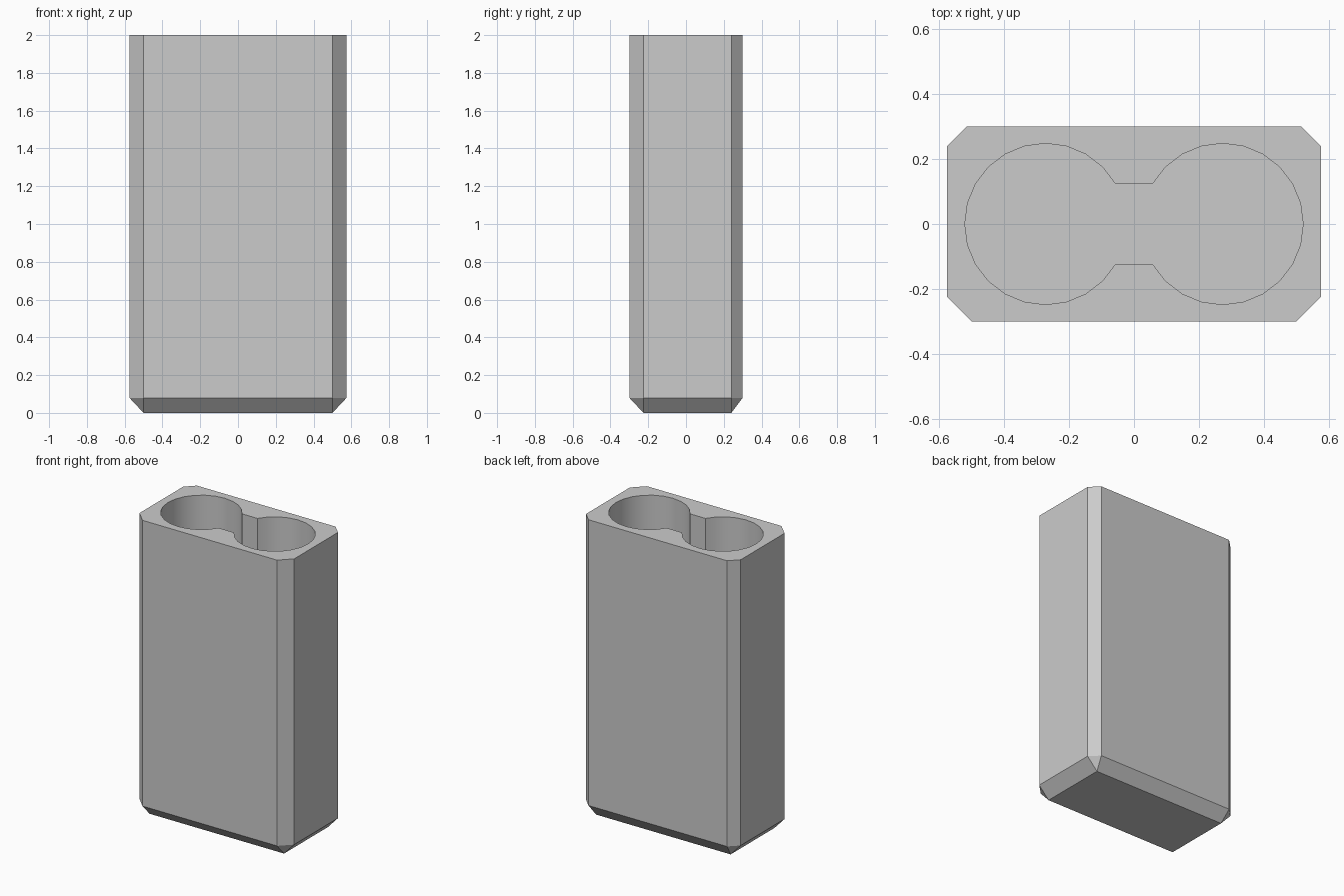
import bpy
import bmesh
from math import cos, sin, radians

if "Cube" in bpy.data.objects:
    bpy.data.objects.remove(bpy.data.objects["Cube"])

HALF_X, HALF_Y, HEIGHT = 0.575, 0.30, 2.0
FRONT_CUT, BACK_CUT = 0.075, 0.06
BASE_Z, FLOOR_Z = 0.08, 0.08
BORE_X, BORE_R = 0.2725, 0.248

grey = bpy.data.materials.new("plain grey")
grey.use_nodes = True
grey.diffuse_color = (0.6, 0.6, 0.6, 1)
grey.node_tree.nodes["Principled BSDF"].inputs["Base Color"].default_value = (0.6, 0.6, 0.6, 1)


def ring(bm, points, z):
    return [bm.verts.new((x, y, z)) for x, y in points]


def walls(bm, low, high):
    n = len(low)
    for i in range(n):
        j = (i + 1) % n
        bm.faces.new((low[i], low[j], high[j], high[i]))


# Octagonal case outline, counterclockwise from the front left corner cut
f, b = FRONT_CUT, BACK_CUT
right_half = [(HALF_X - f, -HALF_Y), (HALF_X, f - HALF_Y),
              (HALF_X, HALF_Y - b), (HALF_X - b, HALF_Y)]
outline = right_half + [(-x, y) for x, y in reversed(right_half)]

# Two round bores joined by a straight slot
arc = [(BORE_X + BORE_R * cos(radians(a)), BORE_R * sin(radians(a)))
       for a in range(-150, 151, 15)]
cavity = arc + [(-x, y) for x, y in reversed(arc)]

bm = bmesh.new()
top, base = ring(bm, outline, HEIGHT), ring(bm, outline, BASE_Z)
walls(bm, base, top)

# Bottom: chamfers on four sides meeting in triangular corners
bx = HALF_X - f
foot = ring(bm, [(bx, f - HALF_Y), (bx, HALF_Y - b),
                 (-bx, HALF_Y - b), (-bx, f - HALF_Y)], 0)
bm.faces.new(foot)
for i in range(4):
    p, q, r = base[2 * i], base[2 * i + 1], base[(2 * i + 2) % 8]
    bm.faces.new((p, q, foot[i]))
    bm.faces.new((q, r, foot[(i + 1) % 4], foot[i]))

# Cavity walls and floor
rim, floor = ring(bm, cavity, HEIGHT), ring(bm, cavity, FLOOR_Z)
walls(bm, floor, rim)
bm.faces.new(floor)

# Top face around the cavity
edges = [bm.edges.get((loop[i - 1], loop[i])) for loop in (top, rim) for i in range(len(loop))]
bmesh.ops.triangle_fill(bm, edges=edges, use_beauty=True, normal=(0, 0, 1))
bmesh.ops.recalc_face_normals(bm, faces=bm.faces)

mesh = bpy.data.meshes.new("twin_bore_case")
bm.to_mesh(mesh)
bm.free()
mesh.materials.append(grey)
case = bpy.data.objects.new("twin_bore_case", mesh)
bpy.context.collection.objects.link(case)

bpy.ops.object.select_all(action='DESELECT')
case.select_set(True)
bpy.context.view_layer.objects.active = case
bpy.ops.object.shade_smooth_by_angle(angle=radians(25))
